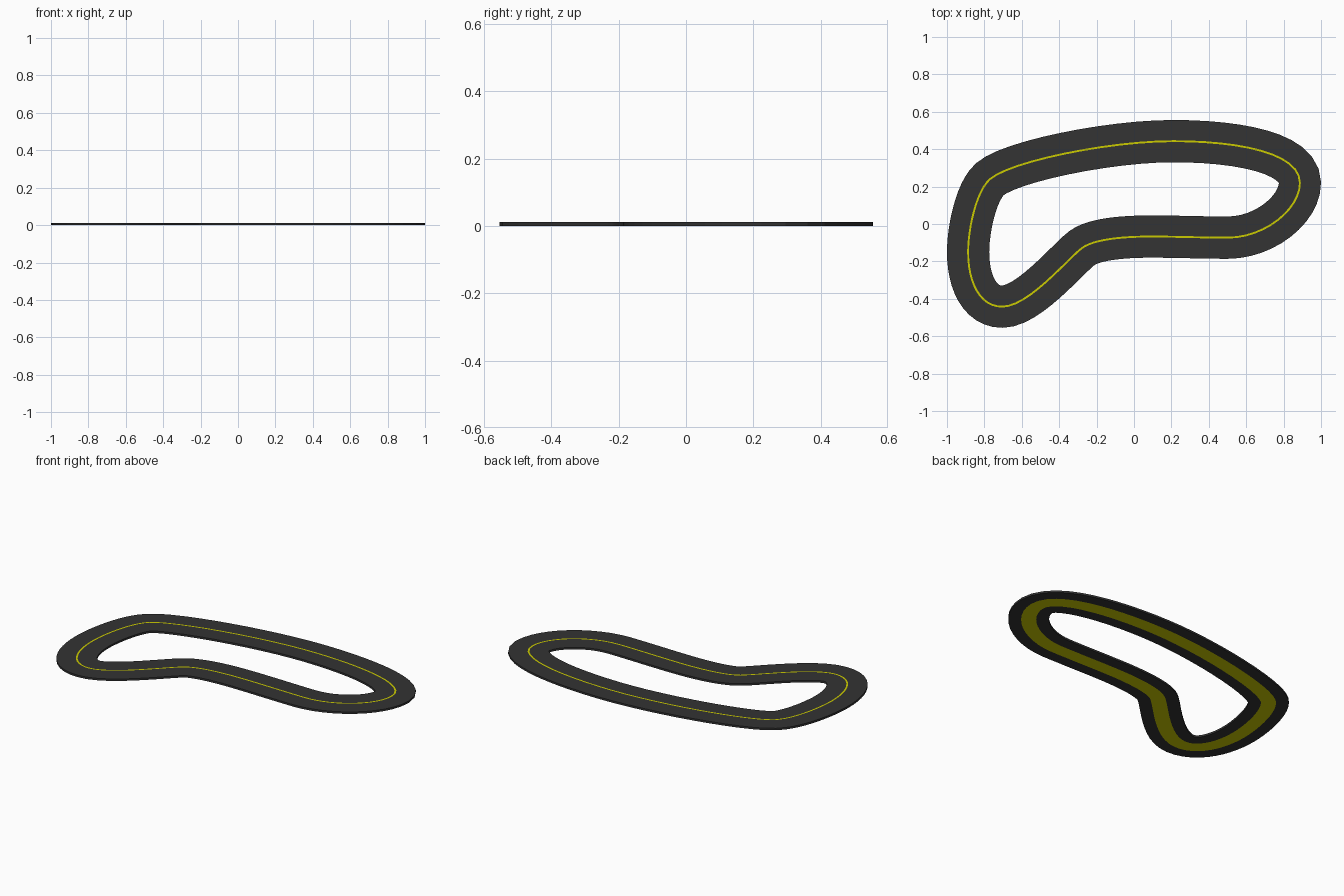
import bpy, bmesh
from mathutils import Vector
from mathutils.geometry import interpolate_bezier

if "Cube" in bpy.data.objects:
    bpy.data.objects.remove(bpy.data.objects["Cube"])

HALF_WIDTH = 0.113
HEIGHT = 0.012
STEPS = 12

# Centre line of the circuit: x, y, direction x, direction y, handle in, handle out
ANCHORS = [
    (0.21, 0.443, -1, 0, 0.35, 0.35),
    (-0.77, 0.24, -0.75, -0.66, 0.14, 0.10),
    (-0.887, -0.15, 0, -1, 0.12, 0.16),
    (-0.705, -0.442, 1, 0, 0.12, 0.14),
    (-0.28, -0.13, 0.79, 0.61, 0.10, 0.08),
    (0.09, -0.067, 1, 0, 0.15, 0.13),
    (0.50, -0.073, 1, 0, 0.13, 0.20),
    (0.887, 0.22, 0, 1, 0.14, 0.16),
]

# Cross-section (offset, z), running round from bottom left
PROFILE = [(-HALF_WIDTH, 0), (-0.042, 0), (0.042, 0), (HALF_WIDTH, 0),
           (HALF_WIDTH, HEIGHT), (0.005, HEIGHT), (-0.005, HEIGHT), (-HALF_WIDTH, HEIGHT)]
YELLOW_STRIPS = {1, 5}  # underside band and painted line


def make_material(name, color):
    mat = bpy.data.materials.new(name)
    mat.diffuse_color = color
    mat.use_nodes = True
    mat.node_tree.nodes["Principled BSDF"].inputs["Base Color"].default_value = mat.diffuse_color
    return mat


def centre_line():
    points = []
    for i, (x, y, dx, dy, _, h_out) in enumerate(ANCHORS):
        nx, ny, ndx, ndy, h_in, _ = ANCHORS[(i + 1) % len(ANCHORS)]
        p, q = Vector((x, y, 0)), Vector((nx, ny, 0))
        a = p + Vector((dx, dy, 0)).normalized() * h_out
        b = q - Vector((ndx, ndy, 0)).normalized() * h_in
        points += interpolate_bezier(p, a, b, q, STEPS + 1)[:-1]
    return points


# Sweep the cross-section round the closed centre line
path = centre_line()
n, m = len(path), len(PROFILE)
bm = bmesh.new()
rings = []
for i, p in enumerate(path):
    tangent = (path[(i + 1) % n] - path[i - 1]).normalized()
    side = Vector((tangent.y, -tangent.x, 0))
    rings.append([bm.verts.new(p + side * s + Vector((0, 0, z))) for s, z in PROFILE])
for i in range(n):
    a, b = rings[i], rings[(i + 1) % n]
    for j in range(m):
        k = (j + 1) % m
        face = bm.faces.new((a[j], a[k], b[k], b[j]))
        face.material_index = 1 if j in YELLOW_STRIPS else 0
bmesh.ops.recalc_face_normals(bm, faces=bm.faces)

mesh = bpy.data.meshes.new("race_track")
bm.to_mesh(mesh)
bm.free()
mesh.materials.append(make_material("asphalt", (0.033, 0.033, 0.033, 1)))
mesh.materials.append(make_material("line_paint", (0.6, 0.6, 0.0, 1)))
track = bpy.data.objects.new("race_track", mesh)
bpy.context.collection.objects.link(track)
